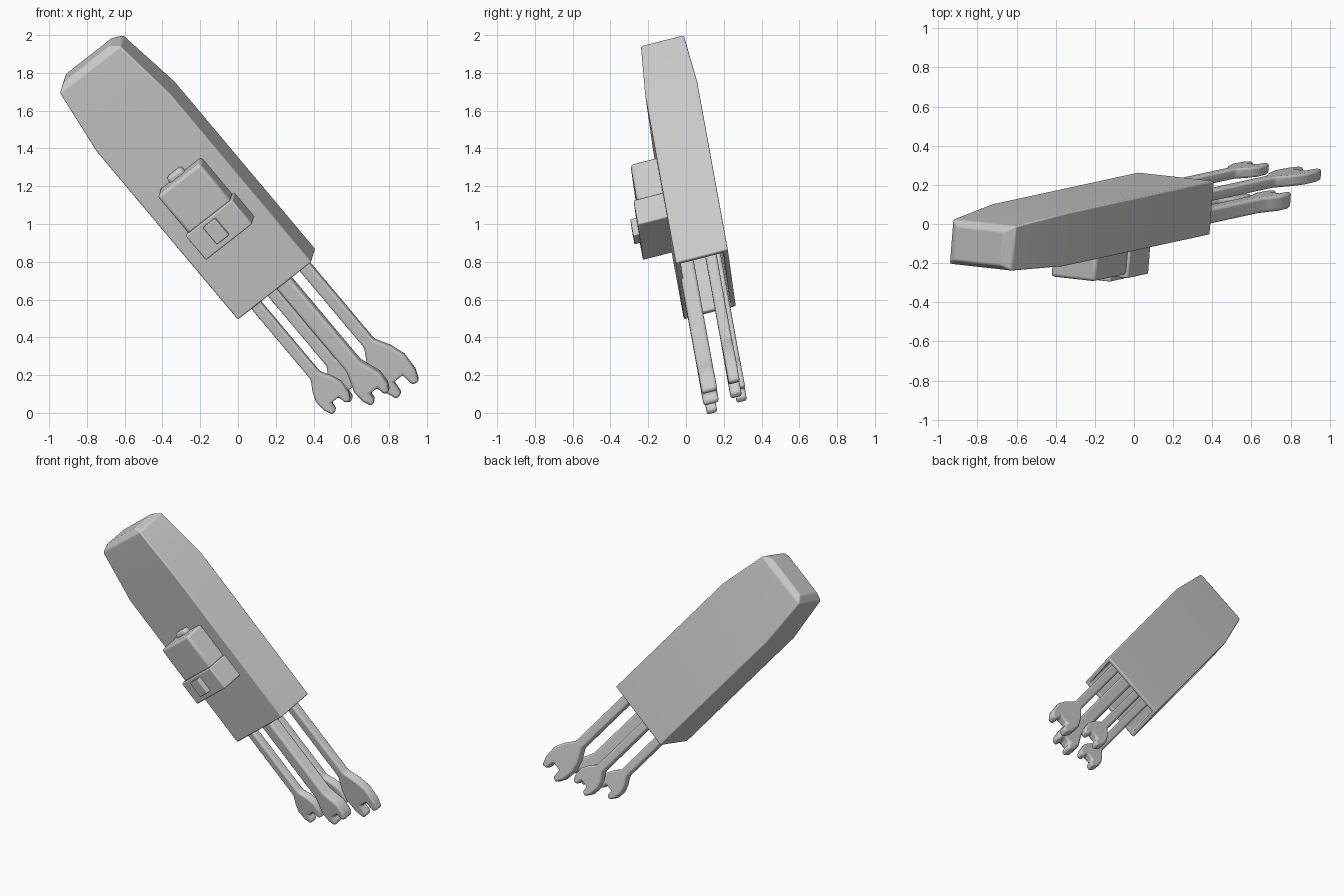
import bpy, bmesh, math
from mathutils import Matrix, Vector

cube = bpy.data.objects.get("Cube")
if cube:
    bpy.data.objects.remove(cube)

grey = bpy.data.materials.new("light_grey")
grey.use_nodes = True
colour = (0.6, 0.6, 0.6, 1)
grey.diffuse_color = colour
grey.node_tree.nodes["Principled BSDF"].inputs["Base Color"].default_value = colour

# Tilted frame: local x = case width, y = case depth, z = along the case
FRAME = Matrix(((0.785, 0.077, -0.636, 0.205),
                (-0.087, 0.965, -0.138, 0.105),
                (0.614, 0.246, 0.757, 0.68),
                (0, 0, 0, 1)))


def finish(name, bm, bevel=0, segments=3, angle=30):
    """Turn a bmesh into a tilted object with rounded edges."""
    bmesh.ops.recalc_face_normals(bm, faces=bm.faces)
    bm.transform(FRAME)
    mesh = bpy.data.meshes.new(name)
    bm.to_mesh(mesh)
    bm.free()
    mesh.materials.append(grey)
    ob = bpy.data.objects.new(name, mesh)
    bpy.context.collection.objects.link(ob)
    if bevel:
        mod = ob.modifiers.new("round_edges", "BEVEL")
        mod.width, mod.segments = bevel, segments
        mod.limit_method = "ANGLE"
        mod.angle_limit = math.radians(25)
    bpy.ops.object.select_all(action="DESELECT")
    ob.select_set(True)
    bpy.context.view_layer.objects.active = ob
    bpy.ops.object.shade_smooth_by_angle(angle=math.radians(angle))
    return ob


def block(name, x, y, z, bevel=0.008):
    """Box from its ranges in the tilted frame."""
    bm = bmesh.new()
    bmesh.ops.create_cube(bm, size=1)
    for v in bm.verts:
        v.co = Vector([(a + b) / 2 + c * (b - a) for c, (a, b) in zip(v.co, (x, y, z))])
    finish(name, bm, bevel)


def wrench(name, x, y, half_shaft, half_head, depth, neck, tip, bevel):
    """Open-ended wrench cut from a mirrored outline."""
    head = tip - neck
    right = [(half_shaft, 0.4), (half_shaft, neck),
             (half_head * 0.75, neck + head * 0.25),
             (half_head, neck + head * 0.5),
             (half_head * 0.95, neck + head * 0.8),
             (half_head * 0.7, tip), (half_head * 0.35, tip + 0.01),
             (half_head * 0.3, neck + head * 0.75)]
    outline = right + [(-a, b) for a, b in reversed(right)]
    bm = bmesh.new()
    face = bm.faces.new([bm.verts.new((x + a, y - depth, b)) for a, b in outline])
    out = bmesh.ops.extrude_face_region(bm, geom=[face])
    moved = [g for g in out["geom"] if isinstance(g, bmesh.types.BMVert)]
    bmesh.ops.translate(bm, verts=moved, vec=(0, depth * 2, 0))
    finish(name, bm, bevel, angle=50)


# Hollow tapered case: outer rings from the mouth up, inner rings as the cavity
bm = bmesh.new()


def ring(half_x, half_y, z):
    return [bm.verts.new((sx * half_x, sy * half_y, z))
            for sx, sy in ((-1, -1), (1, -1), (1, 1), (-1, 1))]


inner = [ring(0.17, 0.09, 1.5), ring(0.222, 0.116, 1.16), ring(0.222, 0.116, 0)]
outer = [ring(0.2485, 0.1425, 0), ring(0.2485, 0.1425, 1.175),
         ring(0.203, 0.118, 1.54), ring(0.155, 0.09, 1.572)]
rings = inner + outer
for low, high in zip(rings, rings[1:]):
    for i in range(4):
        j = (i + 1) % 4
        bm.faces.new((low[i], low[j], high[j], high[i]))
bm.faces.new(rings[0])
bm.faces.new(rings[-1])
finish("case", bm, 0.008)

# Clip box on the front of the case
block("clip_upper", (-0.125, 0.16), (-0.285, -0.13), (0.54, 0.808), 0.018)
block("clip_lower", (-0.14, 0.172), (-0.303, -0.13), (0.38, 0.55))
block("clip_hinge", (-0.05, 0.05), (-0.19, -0.13), (0.78, 0.84), 0.02)
block("clip_latch", (-0.035, 0.045), (-0.335, -0.29), (0.415, 0.53), 0.005)

# Wrenches hanging out of the mouth, two in front and two behind
wrench("wrench_front_right", -0.135, -0.085, 0.03, 0.085, 0.028, -0.5, -0.72, 0.012)
wrench("wrench_front_left", 0.055, -0.085, 0.045, 0.085, 0.042, -0.58, -0.81, 0.028)
wrench("wrench_back_right", -0.06, 0.08, 0.03, 0.09, 0.028, -0.52, -0.75, 0.012)
wrench("wrench_back_left", 0.165, 0.05, 0.033, 0.105, 0.03, -0.56, -0.885, 0.013)
